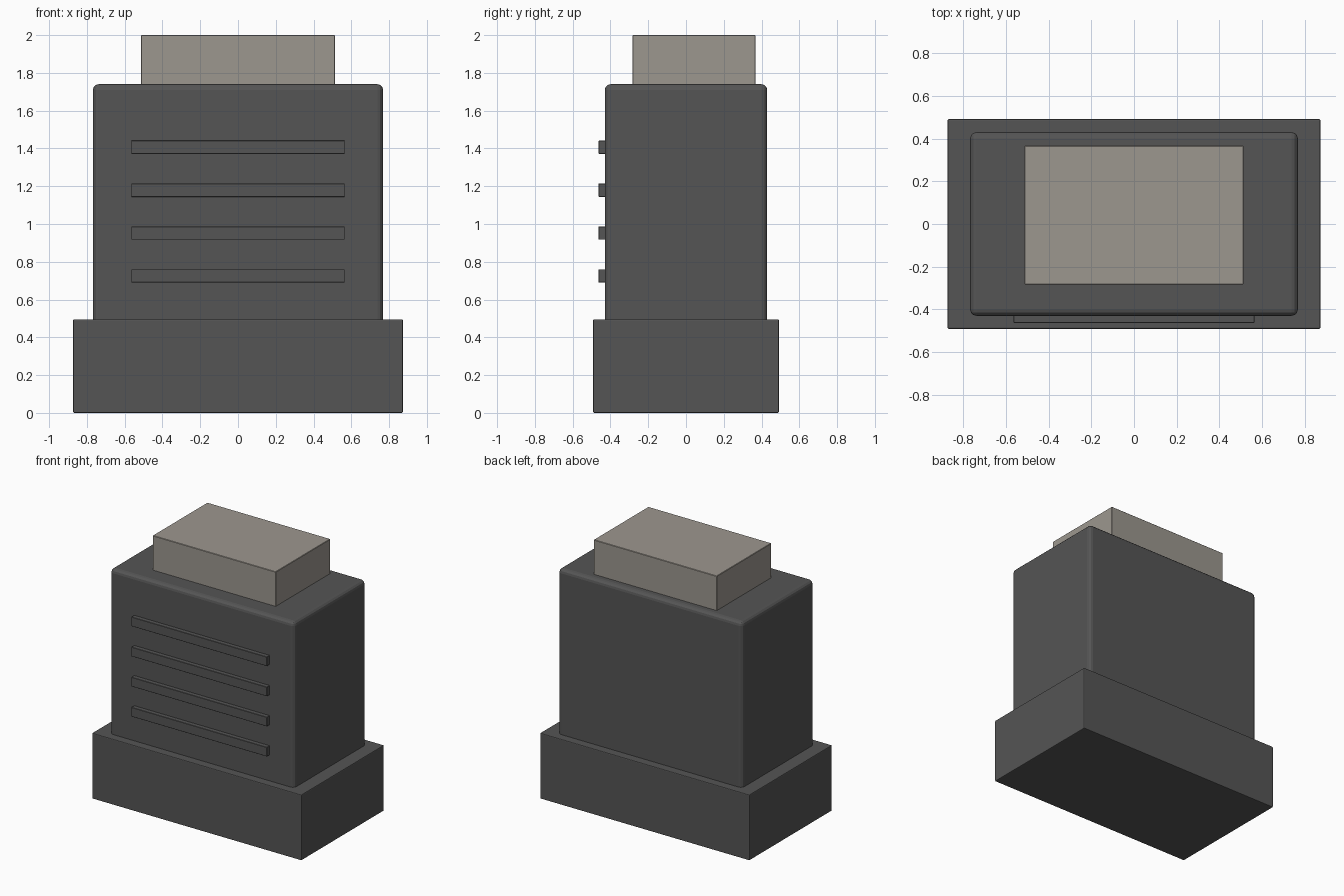
import bpy
import bmesh
from mathutils import Vector

cube = bpy.data.objects.get("Cube")
if cube:
    bpy.data.objects.remove(cube, do_unlink=True)


def material(name, rgb):
    mat = bpy.data.materials.new(name)
    mat.use_nodes = True
    colour = (*rgb, 1)
    mat.diffuse_color = colour
    bsdf = mat.node_tree.nodes["Principled BSDF"]
    bsdf.inputs["Base Color"].default_value = colour
    bsdf.inputs["Roughness"].default_value = 0.6
    return mat


def block(name, low, high, mat, bevel=0.0, segments=1):
    """Box between two corners, with optionally rounded edges."""
    low, high = Vector(low), Vector(high)
    mesh = bpy.data.meshes.new(name)
    bm = bmesh.new()
    bmesh.ops.create_cube(bm, size=1)
    bmesh.ops.scale(bm, vec=high - low, verts=bm.verts)
    bm.to_mesh(mesh)
    bm.free()
    mesh.materials.append(mat)
    obj = bpy.data.objects.new(name, mesh)
    obj.location = (low + high) / 2
    bpy.context.collection.objects.link(obj)
    if bevel:
        mod = obj.modifiers.new("rounded_edges", "BEVEL")
        mod.width = bevel
        mod.segments = segments
    return obj


charcoal = material("charcoal", (0.09, 0.09, 0.09))
warm_grey = material("warm_grey", (0.335, 0.31, 0.275))

# Plinth, main casing and top cap
block("base", (-0.873, -0.492, 0), (0.873, 0.492, 0.495), charcoal, 0.006, 2)
block("body", (-0.768, -0.43, 0.45), (0.768, 0.43, 1.74), charcoal, 0.03, 3)
block("top_cap", (-0.513, -0.284, 1.7), (0.513, 0.367, 2), warm_grey, 0.003)

# Horizontal ribs across the front
for i in range(4):
    z = 0.69 + i * 0.227
    block(f"front_rib_{i + 1}", (-0.565, -0.463, z), (0.565, -0.4, z + 0.07),
          charcoal, 0.002)
